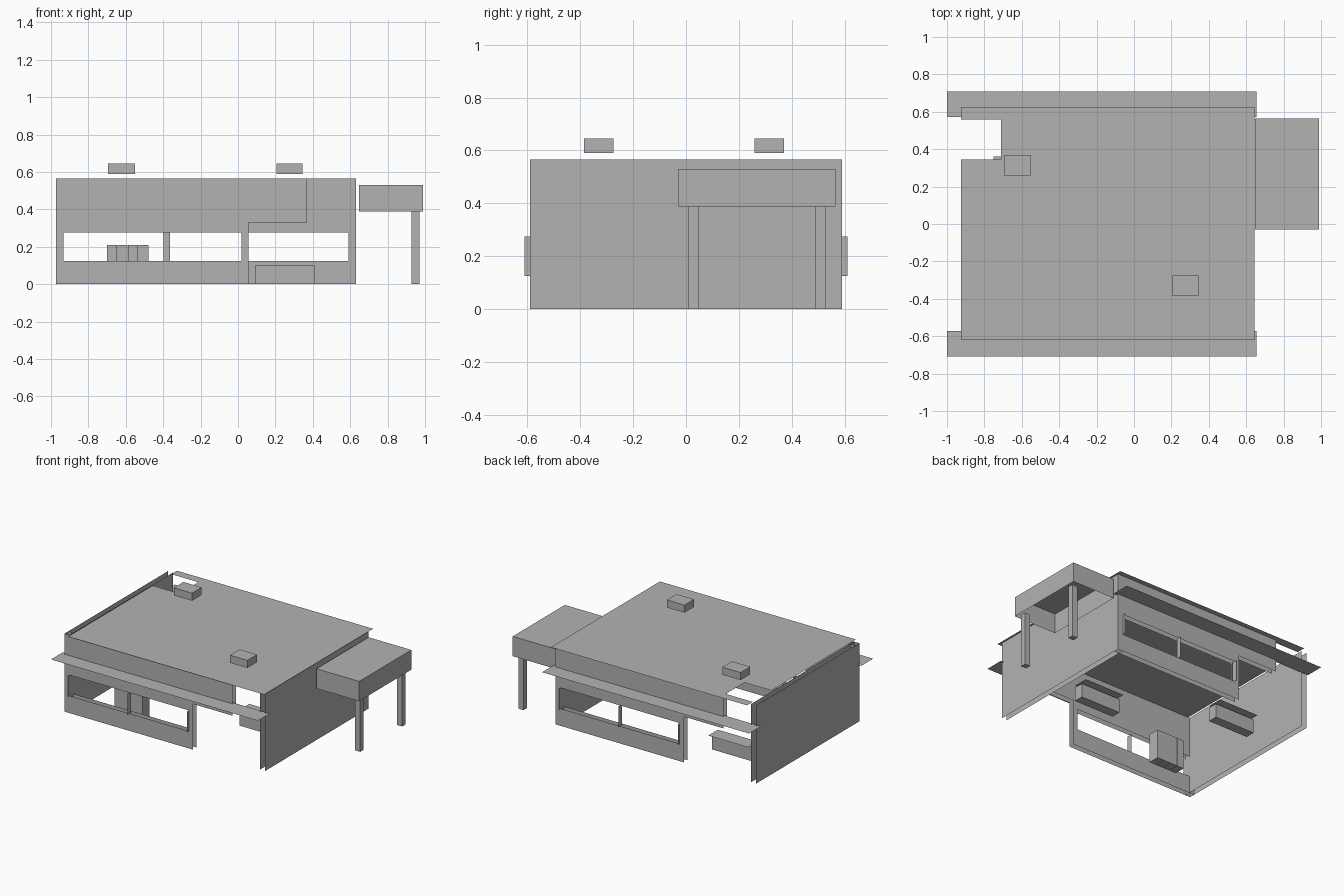
import bpy, bmesh
from mathutils import Vector

cube = bpy.data.objects.get("Cube")
if cube:
    bpy.data.objects.remove(cube, do_unlink=True)

grey = bpy.data.materials.new("plain_grey")
grey.use_nodes = True
colour = (0.45, 0.45, 0.45, 1)
grey.diffuse_color = colour
grey.node_tree.nodes["Principled BSDF"].inputs["Base Color"].default_value = colour


def finish(name, bm):
    bmesh.ops.remove_doubles(bm, verts=bm.verts, dist=0.0005)
    mesh = bpy.data.meshes.new(name)
    bm.to_mesh(mesh)
    bm.free()
    mesh.materials.append(grey)
    obj = bpy.data.objects.new(name, mesh)
    bpy.context.collection.objects.link(obj)
    return obj


def sheet(name, axis, pos, rects, flip=False):
    """Thin sheet square to an axis, made of rectangles (u0, u1, v0, v1)."""
    bm = bmesh.new()
    for u0, u1, v0, v1 in rects:
        verts = []
        for u, v in ((u0, v0), (u1, v0), (u1, v1), (u0, v1)):
            p = [u, v]
            p.insert(axis, pos)
            verts.append(bm.verts.new(Vector(p)))
        face = bm.faces.new(verts)
        if flip:
            face.normal_flip()
    return finish(name, bm)


def box(name, x, y, z, open_bottom=False):
    bm = bmesh.new()
    bmesh.ops.create_cube(bm, size=1)
    for v in bm.verts:
        v.co = [r[0] if c < 0 else r[1] for c, r in zip(v.co, (x, y, z))]
    if open_bottom:
        bm.normal_update()
        low = [f for f in bm.faces if f.normal.z < -0.5]
        bmesh.ops.delete(bm, geom=low, context='FACES_ONLY')
    return finish(name, bm)


X0, X1, Y, TOP = -0.973, 0.63, 0.59, 0.565
T = 0.04                      # gap between outer and inner wall sheets
SILL, HEAD, LINTEL = 0.125, 0.275, 0.33

# end walls: outer and inner sheets
for side, outer, inner in (("right", X0, X0 + T), ("left", X1, X1 - T)):
    for layer, x in (("outer", outer), ("inner", inner)):
        sheet(f"{side}_wall_{layer}", 0, x, [(-Y, Y, 0, TOP)],
              flip=(side == "right") == (layer == "outer"))

# long walls: window opening, then a high panel over the entrance;
# the back is the front turned half round
wall = [(X0, 0.055, 0, SILL), (X0, X0 + T, SILL, HEAD), (0.02, 0.055, SILL, HEAD),
        (X0, 0.055, HEAD, LINTEL), (X0, 0.055, LINTEL, TOP), (0.055, 0.37, LINTEL, TOP)]
for side, s in (("front", -1), ("back", 1)):
    def turn(x):
        return x if s < 0 else X0 + X1 - x
    rects = [(*sorted((turn(a), turn(b))), c, d) for a, b, c, d in wall]
    for layer, y in (("outer", Y), ("inner", Y - T)):
        sheet(f"{side}_wall_{layer}", 1, s * y, rects,
              flip=(s > 0) == (layer == "outer"))
    # window jambs and mullion, as thin fins
    for part, x in (("jamb_a", X0 + T), ("mullion", -0.457), ("jamb_b", 0.02)):
        ys = sorted((s * 0.57, s * 0.61))
        sheet(f"{side}_window_{part}", 0, turn(x), [(*ys, SILL, HEAD)])
    # long eaves canopy
    ys = sorted((s * 0.572, s * 0.708))
    sheet(f"{side}_canopy", 2, 0.415, [(-1.0, 0.655, *ys)])

# flat roof with a cut-out over the back entrance
sheet("roof", 2, 0.567, [(-0.925, -0.71, -0.62, 0.345), (-0.925, -0.71, 0.56, 0.625),
                         (-0.71, 0.643, -0.62, 0.345), (-0.71, 0.643, 0.345, 0.56),
                         (-0.71, 0.643, 0.56, 0.625)])

# roof vents
box("right_roof_vent", (-0.695, -0.55), (0.26, 0.37), (0.59, 0.645))
box("left_roof_vent", (0.205, 0.345), (-0.385, -0.275), (0.59, 0.645))

# carport cover, open below, on two posts
box("carport_cover", (0.648, 0.99), (-0.03, 0.565), (0.387, 0.53), open_bottom=True)
for name, y in (("front", 0.01), ("back", 0.49)):
    box(f"carport_{name}_post", (0.928, 0.97), (y, y + 0.04), (0, 0.387))

# entrance steps with a loose tread sheet
for name, x, y in (("front", 0.09, -0.11), ("back", -0.75, 0.25)):
    box(f"{name}_step", (x, x + 0.32), (y, y + 0.07), (0, 0.1))
    sheet(f"{name}_step_tread", 2, 0.115, [(x, x + 0.32, y, y + 0.11)])

# row of cabinets inside the front window
for i in range(4):
    x = -0.70 + i * 0.056
    box(f"cabinet_{i + 1}", (x, x + 0.054), (-0.41, -0.33), (0, 0.21))
